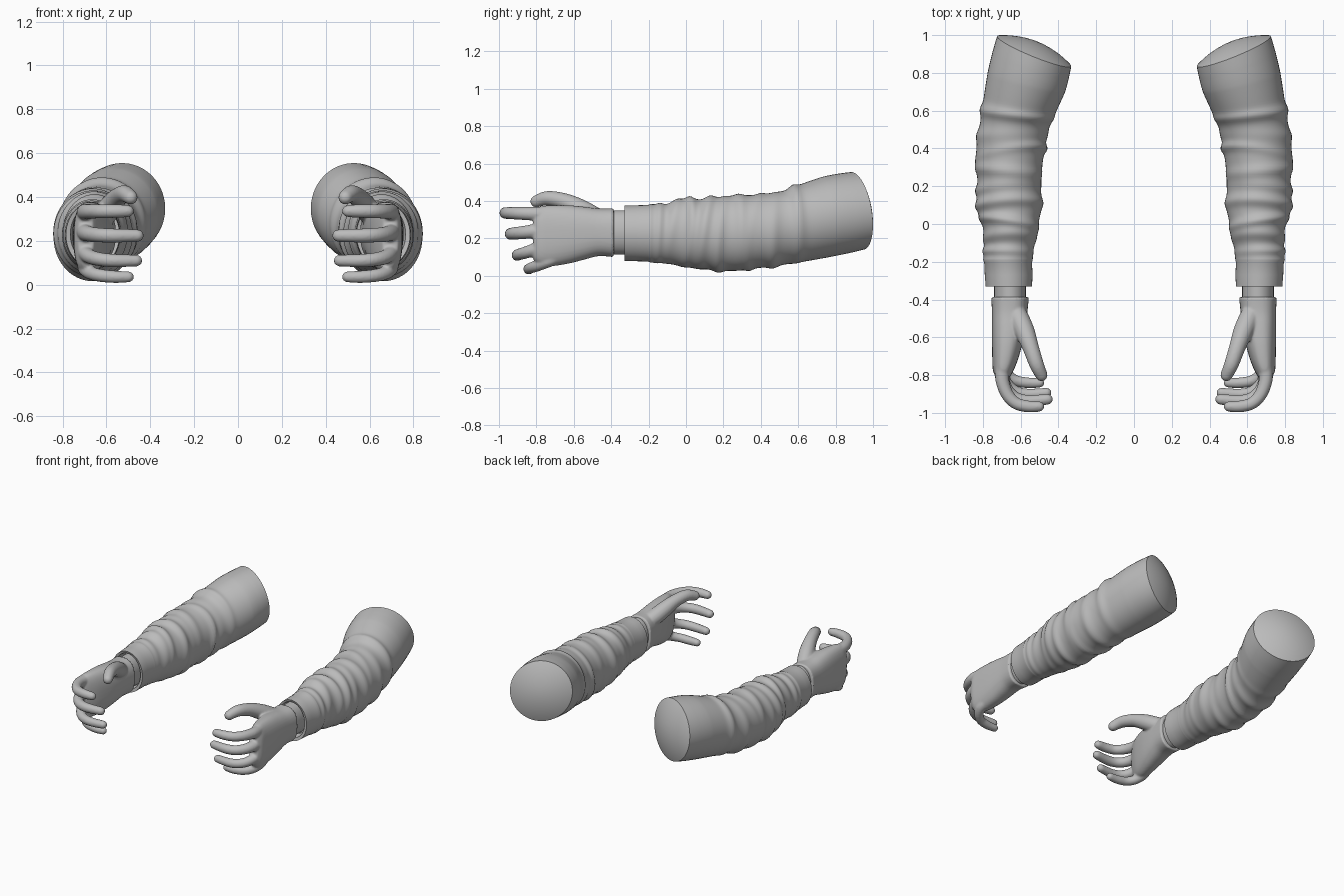
import bpy, bmesh, math, random
from mathutils import Vector

if "Cube" in bpy.data.objects:
    bpy.data.objects.remove(bpy.data.objects["Cube"])

random.seed(4)
grey = bpy.data.materials.new("soft_grey")
grey.diffuse_color = (0.5, 0.5, 0.5, 1)
grey.use_nodes = True
grey.node_tree.nodes["Principled BSDF"].inputs["Base Color"].default_value = grey.diffuse_color


def spline(rows, steps):
    """Catmull-Rom interpolation through rows of numbers."""
    out = []
    for i in range(len(rows) - 1):
        p = [rows[max(0, min(len(rows) - 1, i + k))] for k in (-1, 0, 1, 2)]
        for s in range(steps):
            t = s / steps
            out.append([b + 0.5 * t * (c - a + t * (2 * a - 5 * b + 4 * c - d + t * (3 * (b - c) + d - a)))
                        for a, b, c, d in zip(*p)])
    out.append(list(rows[-1]))
    return out


def loft(bm, rings):
    """Skin a list of closed rings and cap both ends."""
    loops = [[bm.verts.new(p) for p in ring] for ring in rings]
    n = len(loops[0])
    for a, b in zip(loops, loops[1:]):
        for i in range(n):
            bm.faces.new((a[i], a[(i + 1) % n], b[(i + 1) % n], b[i]))
    bm.faces.new(loops[0])
    bm.faces.new(loops[-1][::-1])


def oval(y, x0, x1, z0, z1, sx=0, sz=0, n=48, power=1.0, bump=None):
    """Ring across the arm; sx and sz lean it, bump adds cloth folds."""
    ring = []
    for i in range(n):
        a = 2 * math.pi * i / n
        c, s = math.cos(a), math.sin(a)
        c = math.copysign(abs(c) ** power, c)
        s = math.copysign(abs(s) ** power, s)
        d = bump(y, a) if bump else 0
        dx, dz = c * ((x1 - x0) / 2 + d), s * ((z1 - z0) / 2 + d)
        ring.append(Vector(((x0 + x1) / 2 + dx, y + sx * dx + sz * dz, (z0 + z1) / 2 + dz)))
    return ring


def tube(bm, points, n=16):
    """Round-ended tube through (x, y, z, radius) points."""
    pts = spline(points, 4)
    rings = []
    for i, p in enumerate(pts):
        t = (Vector(pts[min(i + 1, len(pts) - 1)][:3]) - Vector(pts[max(i - 1, 0)][:3])).normalized()
        u = t.cross(Vector((0, 0, 1))).normalized()
        v = u.cross(t)
        ends = [(0, 1)] if i < len(pts) - 1 else [(math.sin(k), math.cos(k)) for k in (0, 0.4, 0.8, 1.15, 1.45)]
        for along, r in ends:
            c = Vector(p[:3]) + t * along * p[3]
            rings.append([c + (u * math.cos(2 * math.pi * j / n) + v * math.sin(2 * math.pi * j / n)) * p[3] * r
                          for j in range(n)])
    loft(bm, rings)


def finish(name, bm, remesh=False):
    """Turn the mesh into a mirrored pair."""
    bmesh.ops.recalc_face_normals(bm, faces=bm.faces)
    me = bpy.data.meshes.new(name)
    bm.to_mesh(me)
    bm.free()
    me.materials.append(grey)
    me.shade_smooth()
    me.set_sharp_from_angle(angle=math.radians(42))
    ob = bpy.data.objects.new(name, me)
    bpy.context.collection.objects.link(ob)
    if remesh:
        m = ob.modifiers.new("blend", 'REMESH')
        m.mode = 'VOXEL'
        m.voxel_size = 0.007
        m.use_smooth_shade = True
        m = ob.modifiers.new("soften", 'SMOOTH')
        m.factor = 0.5
        m.iterations = 5
    m = ob.modifiers.new("pair", 'MIRROR')
    m.use_clip = False
    m.use_mirror_merge = False


# Cloth folds: tilted ridges running round the sleeve
folds = [(y, random.uniform(0.012, 0.02), random.uniform(0.022, 0.034), random.uniform(-0.05, 0.05),
          random.uniform(0, 6.28), random.uniform(0, 6.28))
         for y in (-0.15, -0.08, 0.0, 0.1, 0.19, 0.28, 0.37, 0.47, 0.58)]


def wrinkle(y, a):
    d = 0
    for yc, amp, w, tilt, a0, a1 in folds:
        t = (y + tilt * math.cos(a - a0) - yc) / w
        d += amp * math.exp(-t * t) * (0.6 + 0.4 * math.cos(a - a1))
    fade = min(1, max(0, (y + 0.2) / 0.05)) * min(1, max(0, (0.75 - y) / 0.15))
    return (d - 0.007) * fade


# Sleeve: y, x0, x1, z0, z1, lean by x, lean by z
sleeve = [(-0.19, 0.535, 0.80, 0.07, 0.385, 0, 0),
          (-0.1, 0.52, 0.795, 0.06, 0.39, 0, 0),
          (0.0, 0.50, 0.81, 0.04, 0.415, 0, 0),
          (0.1, 0.482, 0.835, 0.03, 0.415, 0, 0),
          (0.22, 0.488, 0.835, 0.02, 0.43, 0, 0),
          (0.37, 0.47, 0.843, 0.033, 0.44, 0, 0),
          (0.5, 0.448, 0.825, 0.05, 0.455, 0.04, 0),
          (0.62, 0.405, 0.805, 0.07, 0.495, 0.12, -0.04),
          (0.75, 0.365, 0.775, 0.10, 0.53, 0.25, -0.08),
          (0.84, 0.345, 0.75, 0.12, 0.546, 0.33, -0.12),
          (0.915, 0.332, 0.725, 0.14, 0.555, 0.4, -0.15)]
cuff = [(-0.27, 0.57, 0.75, 0.11, 0.35), (-0.325, 0.56, 0.765, 0.10, 0.36), (-0.33, 0.54, 0.785, 0.08, 0.375),
        (-0.27, 0.537, 0.79, 0.078, 0.377), (-0.205, 0.54, 0.793, 0.077, 0.378)]
rings = [oval(*r) for r in cuff]
rings += [oval(*r, bump=wrinkle) for r in spline(sleeve, 10)]
rim = rings[-1]
centre = sum(rim, Vector()) / len(rim)
outward = Vector((-0.4, 1, 0.15)).normalized()
# Domed shoulder end
for s in (0.96, 0.9, 0.8, 0.65, 0.45, 0.25, 0.08):
    rings.append([centre + (p - centre) * s + outward * 0.05 * (1 - s * s) for p in rim])
bm = bmesh.new()
loft(bm, rings)
finish("sleeve", bm)

# Wrist between cuff and hand
bm = bmesh.new()
loft(bm, [oval(y, 0.573, 0.74, 0.115, 0.35) for y in (-0.26, -0.33, -0.41)])
finish("wrist", bm)

# Palm
palm = [(-0.386, 0.556, 0.757, 0.098, 0.362), (-0.405, 0.558, 0.755, 0.102, 0.36),
        (-0.47, 0.565, 0.752, 0.105, 0.36), (-0.55, 0.575, 0.752, 0.085, 0.37),
        (-0.63, 0.59, 0.752, 0.065, 0.377), (-0.72, 0.615, 0.75, 0.052, 0.377),
        (-0.78, 0.64, 0.746, 0.06, 0.37), (-0.815, 0.66, 0.728, 0.085, 0.35)]
bm = bmesh.new()
loft(bm, [oval(*r, power=0.8) for r in spline(palm, 4)])

# Fingers: base z, tip z, base y, furthest y, tip x, radius
for zb, zt, yb, ye, xt, r in ((0.33, 0.336, -0.76, -1.0, 0.475, 0.034), (0.245, 0.224, -0.76, -0.972, 0.43, 0.035),
                              (0.165, 0.11, -0.74, -0.935, 0.437, 0.033), (0.095, 0.036, -0.70, -0.872, 0.475, 0.031)):
    reach = ye + r - yb
    path = [(0.695, 0, 0, 1.15), (0.697, 0.33, 0.35, 1.08), (0.672, 0.68, 0.7, 1),
            (0.625, 0.92, 0.9, 0.95), (0.56, 1.0, 1, 0.92), (xt + r * 0.8, 0.95 if xt < 0.45 else 1.0, 1, 0.82)]
    tube(bm, [(x, yb + reach * f, zb + (zt - zb) * g, r * k) for x, f, g, k in path])

# Thumb
tube(bm, [(0.64, -0.44, 0.29, 0.05), (0.61, -0.5, 0.32, 0.055), (0.578, -0.57, 0.36, 0.053),
          (0.548, -0.65, 0.398, 0.044), (0.517, -0.74, 0.415, 0.039), (0.49, -0.80, 0.398, 0.033)])
finish("hand", bm, remesh=True)
